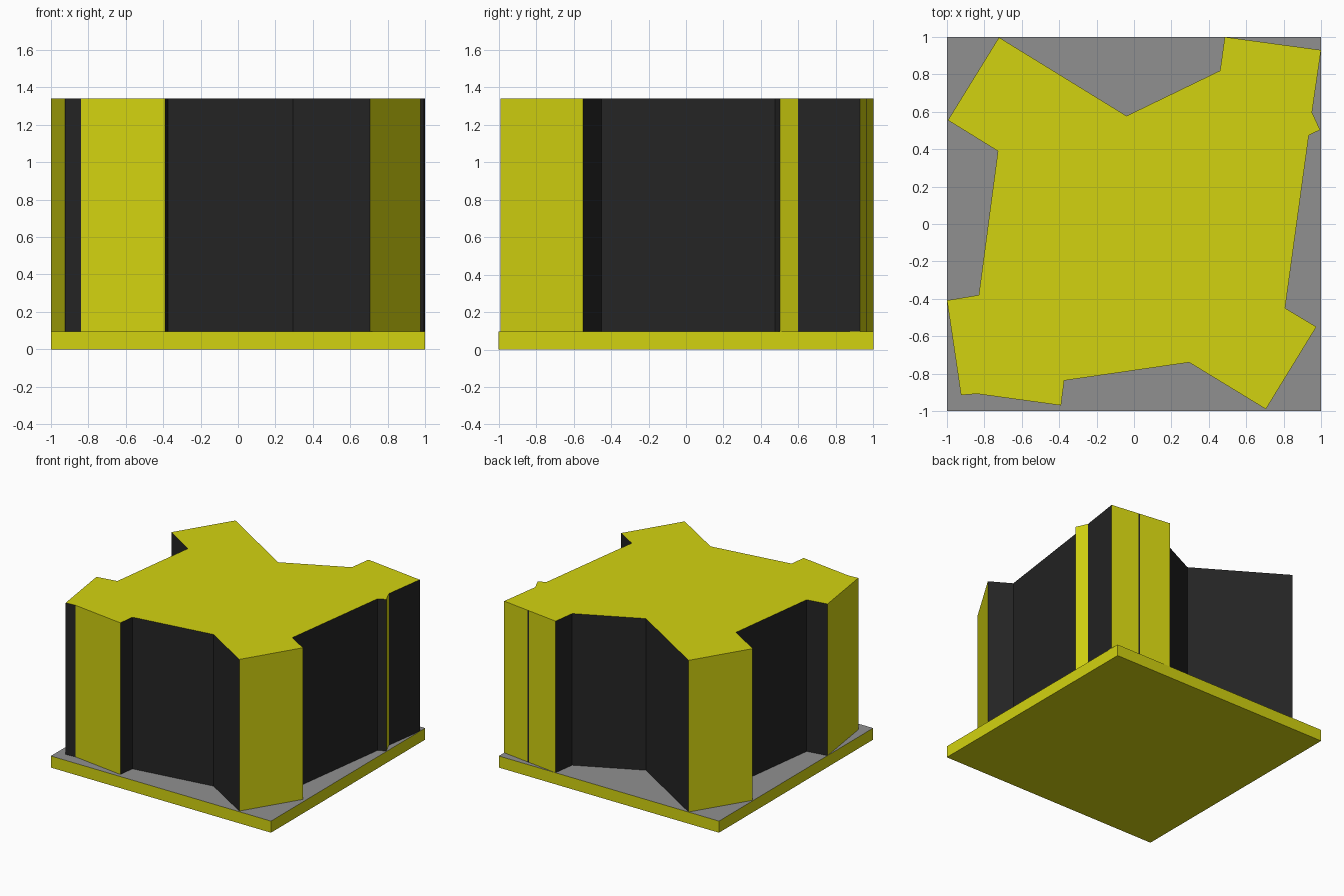
import bpy, bmesh

if "Cube" in bpy.data.objects:
    bpy.data.objects.remove(bpy.data.objects["Cube"])

SLAB_TOP, ROOF = 0.095, 1.34


def material(name, rgb):
    m = bpy.data.materials.new(name)
    m.diffuse_color = (*rgb, 1)
    m.use_nodes = True
    m.node_tree.nodes["Principled BSDF"].inputs["Base Color"].default_value = m.diffuse_color
    return m


yellow = material("yellow", (0.65, 0.65, 0.005))
dark = material("charcoal", (0.018, 0.018, 0.018))
grey = material("grey", (0.28, 0.28, 0.28))


def prism(name, outline, z0, z1, mats):
    """Extrude an outline; each point carries the material index of the wall that starts there."""
    bm = bmesh.new()
    low = [bm.verts.new((x, y, z0)) for x, y, _ in outline]
    high = [bm.verts.new((x, y, z1)) for x, y, _ in outline]
    n = len(outline)
    for i, (_, _, mat) in enumerate(outline):
        j = (i + 1) % n
        bm.faces.new((low[i], low[j], high[j], high[i])).material_index = mat
    bm.faces.new(high)
    bm.faces.new(low[::-1])
    bmesh.ops.recalc_face_normals(bm, faces=bm.faces)
    mesh = bpy.data.meshes.new(name)
    bm.to_mesh(mesh)
    bm.free()
    for m in mats:
        mesh.materials.append(m)
    obj = bpy.data.objects.new(name, mesh)
    bpy.context.collection.objects.link(obj)
    return obj


# Base slab: yellow with a grey upper face
slab = prism("base_slab", [(-1, -1, 0), (1, -1, 0), (1, 1, 0), (-1, 1, 0)],
             0, SLAB_TOP, [yellow, grey])
for face in slab.data.polygons:
    if face.normal.z > 0.5:
        face.material_index = 1

# Building block: star-like plan, counter-clockwise (x, y, wall colour: 0 yellow, 1 charcoal)
plan = [
    (-0.925, -0.915, 1), (-0.84, -0.908, 0), (-0.39, -0.97, 1),    # front left arm
    (-0.373, -0.837, 1), (0.295, -0.74, 1),                        # front recess
    (0.705, -0.99, 0), (0.975, -0.55, 1),                          # front right arm
    (0.808, -0.45, 1), (0.935, 0.475, 1),                          # right recess
    (0.995, 0.503, 0), (0.952, 0.597, 1),                          # small right tooth
    (1.0, 0.93, 0), (0.765, 0.962, 1), (0.75, 0.964, 0),           # back right arm with dark slit
    (0.485, 1.0, 1), (0.46, 0.82, 1), (-0.04, 0.578, 1),           # back recess
    (-0.722, 0.998, 0), (-0.995, 0.555, 1),                        # back left arm
    (-0.728, 0.39, 1), (-0.83, -0.38, 1), (-1.0, -0.408, 0),       # left recess
]
prism("building_block", plan, SLAB_TOP, ROOF, [yellow, dark])
